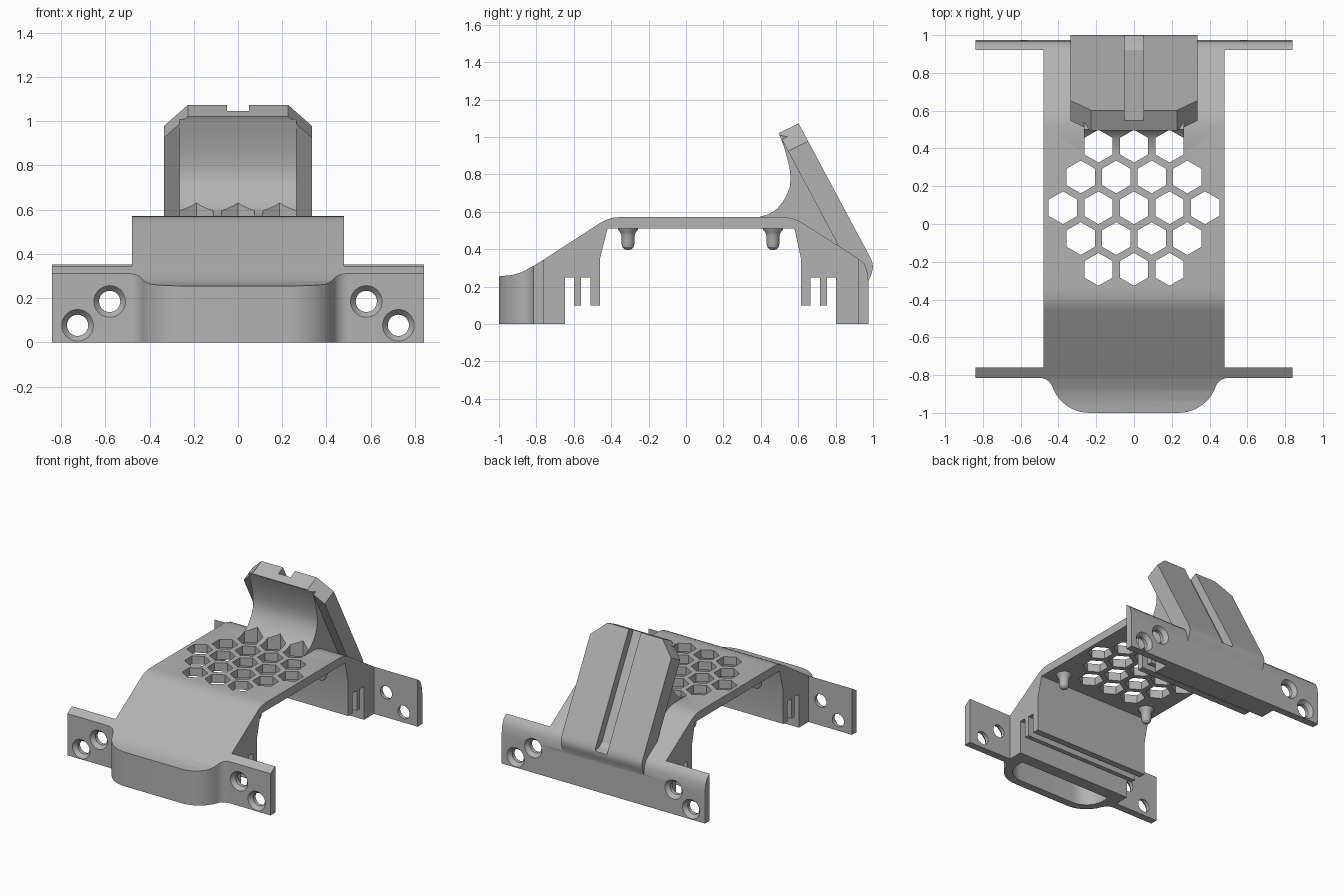
import bpy, bmesh
from math import cos, sin, pi, radians
from mathutils import Matrix, Vector

default = bpy.data.objects.get("Cube")
if default:
    bpy.data.objects.remove(default, do_unlink=True)

grey = bpy.data.materials.new("plain grey")
grey.use_nodes = True
grey.diffuse_color = (0.45, 0.45, 0.45, 1)
grey.node_tree.nodes["Principled BSDF"].inputs["Base Color"].default_value = grey.diffuse_color


def finish(bm, name):
    bmesh.ops.recalc_face_normals(bm, faces=bm.faces)
    mesh = bpy.data.meshes.new(name)
    bm.to_mesh(mesh)
    bm.free()
    mesh.materials.append(grey)
    obj = bpy.data.objects.new(name, mesh)
    bpy.context.collection.objects.link(obj)
    return obj


def add_prism(bm, points, axis, low, high):
    """Extrude a 2D outline: axis X takes (y, z) points, axis Z takes (x, y) points."""
    def place(p, d):
        return (d, p[0], p[1]) if axis == "X" else (p[0], p[1], d)
    face = bm.faces.new([bm.verts.new(place(p, low)) for p in points])
    moved = bmesh.ops.extrude_face_region(bm, geom=[face])["geom"]
    shift = Vector(place((0, 0), high - low))
    bmesh.ops.translate(bm, vec=shift, verts=[g for g in moved if isinstance(g, bmesh.types.BMVert)])


def prism(name, points, axis, low, high):
    bm = bmesh.new()
    add_prism(bm, points, axis, low, high)
    return finish(bm, name)


def arc(cx, cy, r, start, end, steps=10):
    angles = [radians(start + (end - start) * i / steps) for i in range(steps + 1)]
    return [(cx + r * cos(a), cy + r * sin(a)) for a in angles]


def mirrored(half):
    return half + [(-x, y) for x, y in reversed(half)]


def combine(target, tool, operation):
    mod = target.modifiers.new(operation, "BOOLEAN")
    mod.operation = operation
    mod.solver = "EXACT"
    mod.object = tool
    bpy.context.view_layer.objects.active = target
    bpy.ops.object.modifier_apply(modifier=mod.name)
    bpy.data.objects.remove(tool, do_unlink=True)


# Bracket body: plan outline with both flanges and the front bumper
plan = arc(0.235, -0.79, 0.21, -90, -20) + arc(0.499, -0.886, 0.071, 160, 90, 6)
plan += [(0.84, -0.815), (0.84, -0.76), (0.48, -0.76), (0.48, 0.92), (0.84, 0.92), (0.84, 0.975)]
body = prism("bracket_body", mirrored(plan), "Z", 0, 0.8)


# Side profile: sloped deck above, a slotted leg at each end
def leg(start, side):
    steps = [(0, 0.35), (0, 0.1), (0.05, 0.1), (0.05, 0.25), (0.102, 0.25), (0.102, 0.1),
             (0.138, 0.1), (0.138, 0.25), (0.188, 0.25), (0.188, 0)]
    return [(start + side * d, z) for d, z in steps]


top = [(-1.1, 0.253), (-1, 0.255), (-0.93, 0.262), (-0.88, 0.277), (-0.82, 0.308), (-0.76, 0.345),
       (-0.46, 0.54), (-0.43, 0.556), (-0.395, 0.568), (-0.35, 0.572),
       (0.52, 0.572), (0.56, 0.567), (0.6, 0.553), (0.64, 0.53), (0.93, 0.345),
       (0.953, 0.323), (0.968, 0.287), (0.975, 0.235), (0.975, -0.1)]
rear_leg = [(0.58, 0.51)] + leg(0.615, 1) + [(0.803, -0.1)]
front_leg = [(-0.42, 0.51)] + leg(-0.46, -1) + [(-0.648, -0.1)]
side = top + rear_leg[::-1] + front_leg + [(-1.1, -0.1)]
combine(body, prism("side_profile", side, "X", -1, 1), "INTERSECT")

# Hollow under the bumper
pocket = arc(0.235, -0.79, 0.15, -90, 0) + [(0.385, -0.74)]
combine(body, prism("bumper_hollow", mirrored(pocket), "Z", -0.1, 0.2), "DIFFERENCE")

# Curved web that supports the tilted rest
web = [(0.36, 0.565), (0.4, 0.575), (0.436, 0.585), (0.466, 0.601), (0.49, 0.62), (0.52, 0.657),
       (0.543, 0.7), (0.555, 0.735), (0.559, 0.775), (0.555, 0.825), (0.543, 0.88), (0.523, 0.95),
       (0.5, 1.01), (0.55, 1.0), (0.85, 0.42), (0.85, 0.3), (0.7, 0.4), (0.57, 0.53), (0.36, 0.53)]
combine(body, prism("rest_web", web, "X", -0.265, 0.265), "UNION")

# Tilted rest with clipped top corners
rest_profile = [(0.495, 1.02), (0.602, 1.073), (0.983, 0.36), (0.996, 0.332), (1, 0.305),
                (0.993, 0.27), (0.974, 0.225), (0.9, 0.25), (0.82, 0.41)]
bm = bmesh.new()
add_prism(bm, rest_profile, "X", -0.335, 0.335)
corners = [e for e in bm.edges if min(v.co.z for v in e.verts) > 1
           and abs(e.verts[0].co.x - e.verts[1].co.x) < 0.01]
bmesh.ops.bevel(bm, geom=corners, offset=0.108, segments=1, affect="EDGES")
rest = finish(bm, "tilted_rest")

# Groove down the back of the rest
groove = [(0.5, 1.139), (0.933, 0.328), (1.05, 0.3), (1.05, 0.6), (0.7, 1.2)]
combine(rest, prism("rest_groove", groove, "X", -0.05, 0.05), "DIFFERENCE")
combine(body, rest, "UNION")

# Honeycomb vents in the deck
bm = bmesh.new()
for row in range(-2, 3):
    count = 5 - abs(row)
    for i in range(count):
        x = (i - (count - 1) / 2) * 0.188
        y = 0.086 + row * 0.163
        add_prism(bm, arc(x, y, 0.087, 30, 330, 5), "Z", 0.4, 0.8)
combine(body, finish(bm, "vents"), "DIFFERENCE")

# Countersunk screw holes through both flanges
holes = [(s * x, z) for s in (-1, 1) for x, z in ((0.58, 0.185), (0.725, 0.077))]


def cone(bm, x, y, z, inner, outer, depth, facing):
    turn = Matrix.Translation((x, y, z)) @ Matrix.Rotation(-facing * pi / 2, 4, "X")
    bmesh.ops.create_cone(bm, cap_ends=True, segments=32, radius1=inner, radius2=outer,
                          depth=depth, matrix=turn)


bores, sinks = bmesh.new(), bmesh.new()
for x, z in holes:
    cone(bores, x, 0, z, 0.048, 0.048, 3, 1)
    cone(sinks, x, -0.805, z, 0.046, 0.08, 0.04, -1)
    cone(sinks, x, 0.965, z, 0.046, 0.08, 0.04, 1)
combine(body, finish(bores, "bores"), "DIFFERENCE")
combine(body, finish(sinks, "countersinks"), "DIFFERENCE")

# Locating pegs under the deck
parts = [body]
peg_profile = [(0.056, 0.515), (0.053, 0.505), (0.041, 0.49), (0.035, 0.475), (0.035, 0.432),
               (0.03, 0.412), (0.018, 0.4), (0, 0.395)]
for y, label in ((-0.31, "front"), (0.465, "rear")):
    for x, hand in ((-0.37, "right"), (0.37, "left")):
        bm = bmesh.new()
        verts = [bm.verts.new((r, 0, z)) for r, z in peg_profile]
        edges = [bm.edges.new(pair) for pair in zip(verts, verts[1:])]
        bmesh.ops.spin(bm, geom=verts + edges, cent=(0, 0, 0), axis=(0, 0, 1), angle=2 * pi, steps=20)
        bmesh.ops.remove_doubles(bm, verts=bm.verts, dist=0.0005)
        peg = finish(bm, f"{label}_{hand}_peg")
        peg.location = (x, y, 0)
        parts.append(peg)

# Smooth the curves and keep the edges crisp
bpy.ops.object.select_all(action="DESELECT")
for obj in parts:
    obj.select_set(True)
bpy.context.view_layer.objects.active = body
bpy.ops.object.shade_smooth_by_angle(angle=radians(25))
